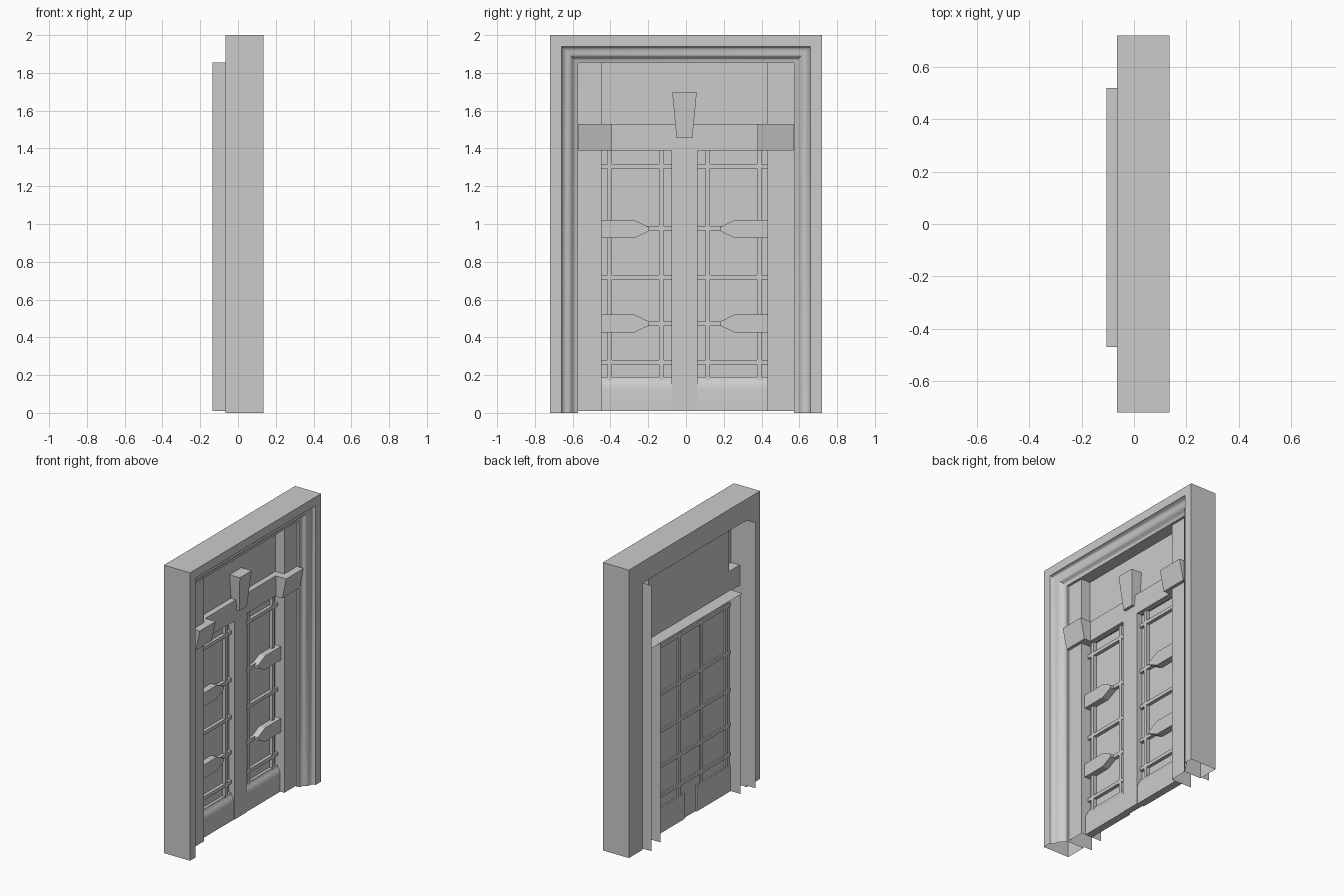
import bpy, math

if "Cube" in bpy.data.objects:
    bpy.data.objects.remove(bpy.data.objects["Cube"])

C = -0.008          # sideways centre of the parts inside the frame
PANEL_X = -0.02     # plane of the door panels


def make(name, verts, faces, smooth=False):
    me = bpy.data.meshes.new(name)
    me.from_pydata(verts, [], faces)
    me.update()
    ob = bpy.data.objects.new(name, me)
    bpy.context.collection.objects.link(ob)
    if smooth:
        bpy.ops.object.select_all(action='DESELECT')
        ob.select_set(True)
        bpy.context.view_layer.objects.active = ob
        bpy.ops.object.shade_smooth_by_angle(angle=math.radians(35))
    return ob


def prism(name, pts, back, front):
    """Extrude a (y, z) outline along x; front may be a function of (y, z)."""
    area = sum(a[0] * b[1] - b[0] * a[1] for a, b in zip(pts, pts[1:] + pts[:1]))
    if area < 0:
        pts = pts[::-1]
    n = len(pts)
    f = front if callable(front) else (lambda y, z: front)
    verts = [(back, y, z) for y, z in pts] + [(f(y, z), y, z) for y, z in pts]
    faces = [tuple(range(n))[::-1], tuple(range(n, 2 * n))]
    faces += [(i, (i + 1) % n, n + (i + 1) % n, n + i) for i in range(n)]
    return make(name, verts, faces)


def rect(y0, y1, z0, z1):
    return [(y0, z0), (y1, z0), (y1, z1), (y0, z1)]


def side_sheet(name, y, x0, x1, z0, z1):
    return make(name, [(x0, y, z0), (x1, y, z0), (x1, y, z1), (x0, y, z1)], [(0, 1, 2, 3)])


# Outer frame: moulded section (inset, x) swept up, across and down with mitres
section = [(0, -0.065), (0, 0.135), (0.06, 0.135), (0.064, 0.122), (0.072, 0.112),
           (0.084, 0.107), (0.096, 0.105), (0.106, 0.101), (0.115, 0.092),
           (0.122, 0.081), (0.132, 0.074), (0.148, 0.07), (0.148, -0.065)]
n = len(section)
verts = []
for s, top in ((-1, False), (-1, True), (1, True), (1, False)):
    verts += [(x, s * (0.72 - o), 2 - o if top else 0) for o, x in section]
faces = [(k * n + i, (k + 1) * n + i, (k + 1) * n + (i + 1) % n, k * n + (i + 1) % n)
         for k in range(3) for i in range(n)]
make("door_frame", verts, faces, smooth=True)

# Panel above the lintel and thin panel behind the lattice
make("upper_panel", [(-0.015, y, z) for y, z in rect(C - 0.44, C + 0.44, 1.39, 1.855)], [(0, 1, 2, 3)])
make("door_panel", [(PANEL_X, y, z) for y, z in rect(C - 0.44, C + 0.44, 0.01, 1.39)], [(0, 1, 2, 3)])

# Opening soffit reaching out behind
make("soffit", [(-0.105, -0.47, 1.395), (-0.105, 0.52, 1.395), (0, 0.52, 1.395), (0, -0.47, 1.395)],
     [(0, 1, 2, 3)])

# Lintel and centre post in one T shape
prism("lintel_and_post", [(C - 0.44, 1.39), (C - 0.068, 1.39), (C - 0.068, 0.01), (C + 0.068, 0.01),
                          (C + 0.068, 1.39), (C + 0.44, 1.39), (C + 0.44, 1.53), (C - 0.44, 1.53)],
      -0.015, 0.025)

# Keystone, narrowing and leaning back downward
prism("keystone", [(C - 0.042, 1.455), (C + 0.042, 1.455), (C + 0.065, 1.70), (C - 0.065, 1.70)],
      -0.014, lambda y, z: 0.045 + 0.02 * (z - 1.455) / 0.245)

# Horizontal lattice bars
for i, z in enumerate((0.267, 0.473, 0.717, 0.977, 1.306)):
    prism(f"lattice_rail_{i}", rect(C - 0.44, C + 0.44, z - 0.012, z + 0.012), -0.03, 0.003)

for s, side in ((-1, "left"), (1, "right")):
    # Side pilaster: front strip, inner reveal and rear jamb
    make("pilaster_" + side, [(0.053, C + s * 0.44, 0.01), (0.053, s * 0.572, 0.01),
                              (0.053, s * 0.572, 1.855), (0.053, C + s * 0.44, 1.855)],
         [(0, 1, 2, 3) if s > 0 else (3, 2, 1, 0)])
    side_sheet("reveal_low_" + side, C + s * 0.44, -0.105, 0.053, 0.01, 1.395)
    side_sheet("reveal_high_" + side, C + s * 0.44, -0.015, 0.053, 1.395, 1.855)
    side_sheet("rear_jamb_" + side, s * 0.572, -0.135, 0.07, 0.01, 1.855)

    # Sloping capital block
    prism("capital_" + side, rect(C + s * 0.387, s * 0.57, 1.388, 1.53),
          -0.014, lambda y, z: 0.075 + 0.03 * (z - 1.388) / 0.142)

    # Upright lattice bars
    for j, d in enumerate((0.122, 0.395)):
        y = C + s * d
        prism(f"lattice_stile_{side}_{j}", rect(y - 0.012, y + 0.012, 0.03, 1.39), -0.03, 0.003)

    # Bottom rail with rounded top, section in (x, z)
    prof = [(-0.03, 0.01), (0.022, 0.01), (0.022, 0.13), (0.018, 0.15),
            (0.010, 0.165), (0.002, 0.175), (0.0, 0.19), (-0.03, 0.19)]
    ys = sorted((C + s * 0.068, C + s * 0.44))
    m = len(prof)
    v = [(x, y, z) for y in ys for x, z in prof]
    f = [tuple(range(m)), tuple(range(m, 2 * m))[::-1]]
    f += [(i, m + i, m + (i + 1) % m, (i + 1) % m) for i in range(m)]
    make("bottom_rail_" + side, v, f, smooth=True)

    # Pointed strap hinges
    for k, z in enumerate((0.473, 0.973)):
        out = [(0.44, -0.047), (0.265, -0.047), (0.187, -0.01),
               (0.187, 0.01), (0.265, 0.047), (0.44, 0.047)]
        prism(f"strap_hinge_{side}_{k}", [(C + s * a, z + b) for a, b in out], PANEL_X + 0.002, 0.028)
